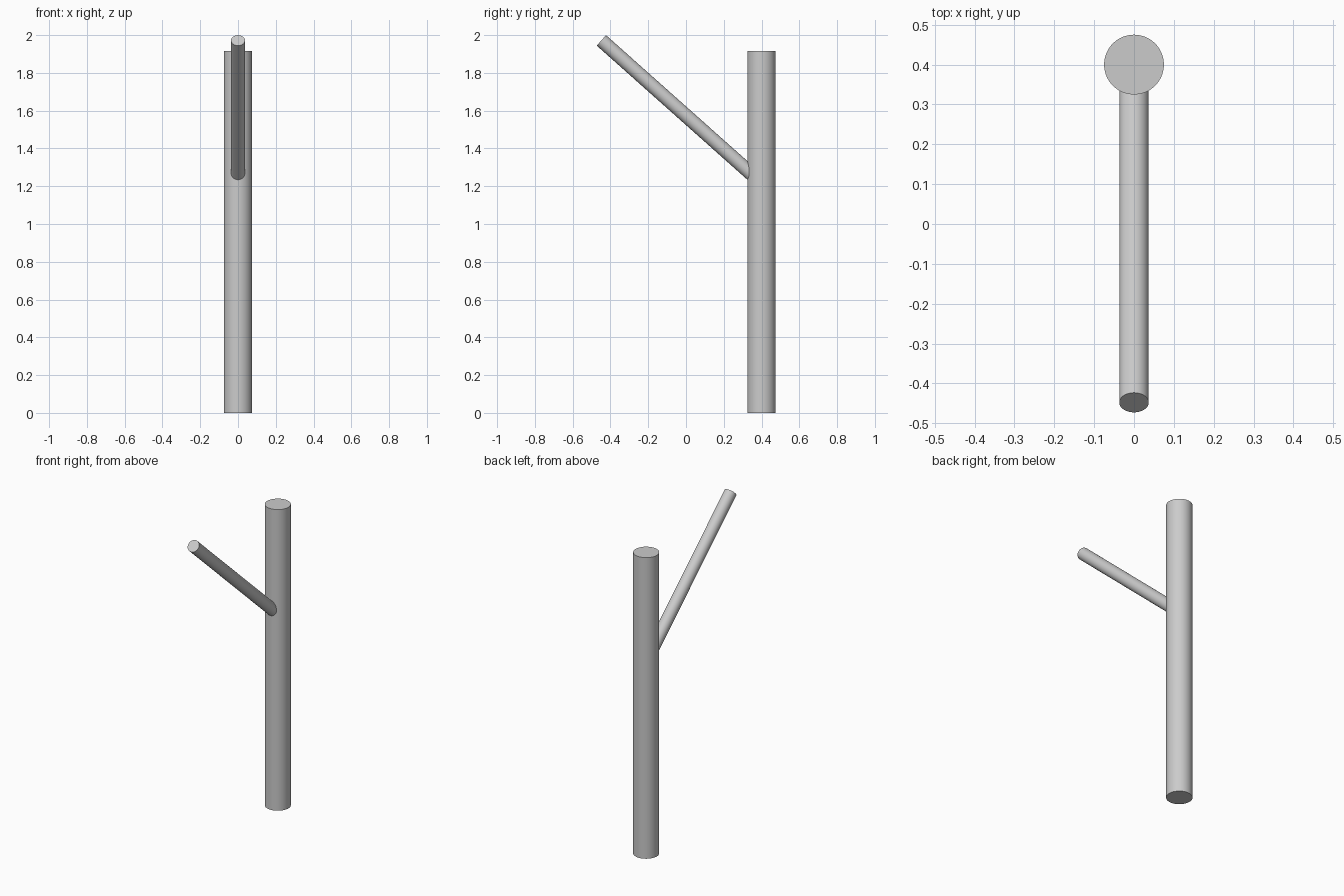
import bpy
import math
from mathutils import Vector

cube = bpy.data.objects.get("Cube")
if cube:
    bpy.data.objects.remove(cube, do_unlink=True)

# Single plain grey
grey = bpy.data.materials.new("plain_grey")
grey.use_nodes = True
colour = (0.6, 0.6, 0.6, 1.0)
grey.diffuse_color = colour
grey.node_tree.nodes["Principled BSDF"].inputs["Base Color"].default_value = colour


def rod(name, start, end, radius):
    """Capped smooth cylinder running from start to end."""
    start, end = Vector(start), Vector(end)
    axis = end - start
    bpy.ops.mesh.primitive_cylinder_add(
        vertices=64, radius=radius, depth=axis.length, location=(start + end) / 2,
        rotation=axis.to_track_quat("Z", "Y").to_euler())
    obj = bpy.context.object
    obj.name = name
    obj.data.materials.append(grey)
    bpy.ops.object.shade_smooth_by_angle(angle=math.radians(30))
    return obj


# Upright post, and the slanted arm that starts inside it
rod("post", (0, 0.4, 0), (0, 0.4, 1.915), 0.075)
rod("arm", (0, 0.4, 1.217), (0, -0.448, 1.972), 0.037)
